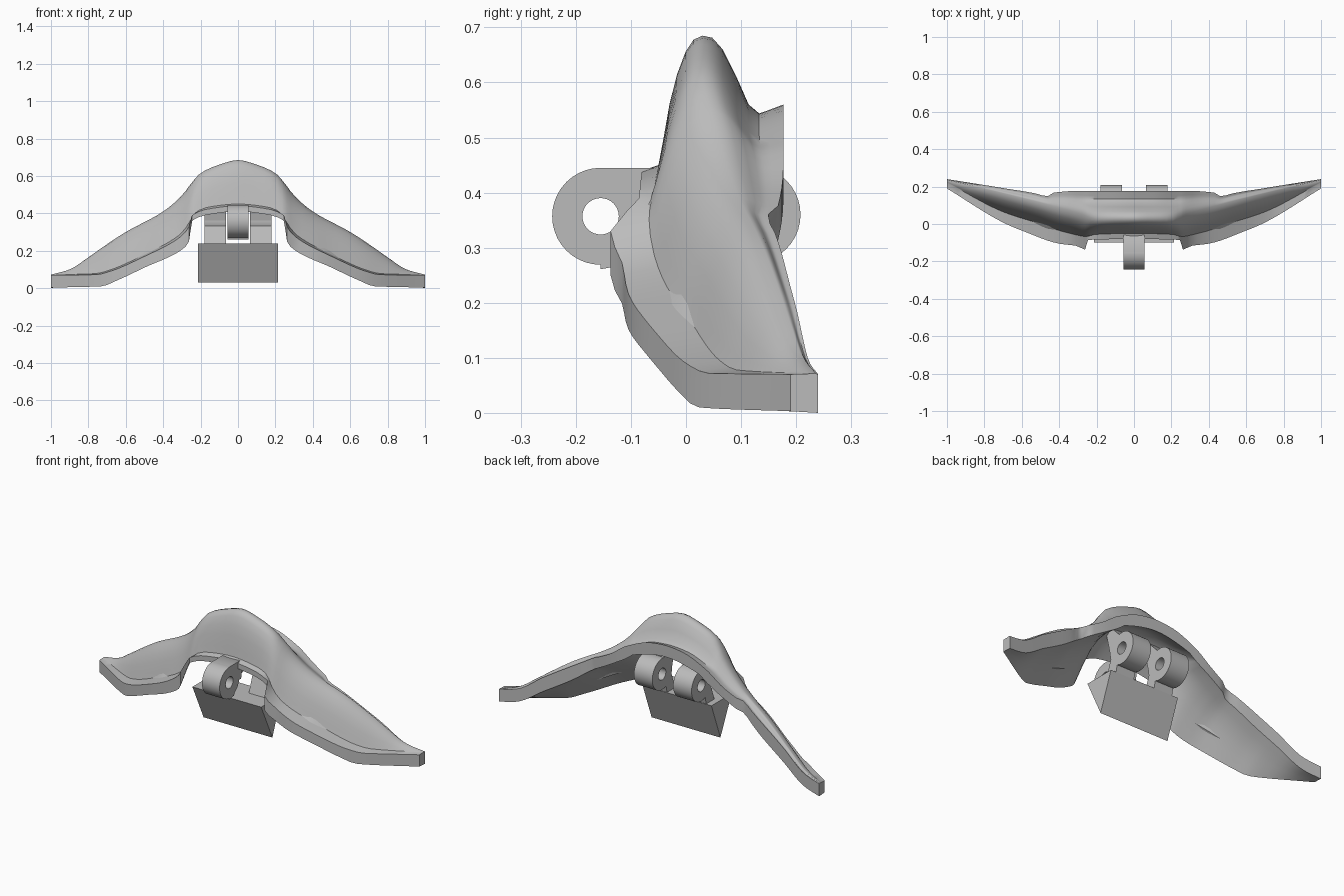
import bpy, bmesh, math

cube = bpy.data.objects.get("Cube")
if cube:
    bpy.data.objects.remove(cube)

grey = bpy.data.materials.new("plain_grey")
grey.use_nodes = True
COLOUR = (0.5, 0.5, 0.5, 1)
grey.diffuse_color = COLOUR
grey.node_tree.nodes["Principled BSDF"].inputs["Base Color"].default_value = COLOUR


def finish(name, bm, angle=42):
    bmesh.ops.recalc_face_normals(bm, faces=bm.faces)
    mesh = bpy.data.meshes.new(name)
    bm.to_mesh(mesh)
    bm.free()
    obj = bpy.data.objects.new(name, mesh)
    bpy.context.collection.objects.link(obj)
    mesh.materials.append(grey)
    bpy.ops.object.select_all(action="DESELECT")
    obj.select_set(True)
    bpy.context.view_layer.objects.active = obj
    bpy.ops.object.shade_smooth_by_angle(angle=math.radians(angle))
    return obj


def curve(keys, x):
    """Monotone cubic through (x, value) keys."""
    slopes = [(b[1] - a[1]) / (b[0] - a[0]) for a, b in zip(keys, keys[1:])]
    tang = [0] + [2 * p * q / (p + q) if p * q > 0 else 0
                  for p, q in zip(slopes, slopes[1:])] + [slopes[-1]]
    for i, (a, b) in enumerate(zip(keys, keys[1:])):
        if x <= b[0]:
            break
    w = b[0] - a[0]
    t = min(1, max(0, (x - a[0]) / w))
    return (a[1] * (1 + 2 * t) * (1 - t) ** 2 + b[1] * t * t * (3 - 2 * t)
            + w * t * (1 - t) * (tang[i] * (1 - t) - tang[i + 1] * t))


# Rails of the arched body, from the middle out to one tip
RIDGE_Z = [(0, .685), (.1, .66), (.2, .615), (.25, .56), (.3, .495), (.4, .41), (.6, .3),
           (.7, .235), (.8, .165), (.9, .1), (1, .072)]
RIDGE_Y = [(0, .03), (.2, .03), (.3, .06), (.5, .115), (.7, .165), (1, .235)]
FRONT_Y = [(0, -.08), (.245, -.085), (.262, -.137), (.3, -.118), (.4, -.105), (.6, -.035),
           (.7, .008), (1, .19)]
FRONT_TOP = [(0, .44), (.15, .425), (.245, .39), (.262, .33), (.3, .28), (.5, .17),
             (.7, .085), (.76, .072), (1, .07)]
FRONT_LOW = [(0, .41), (.15, .395), (.245, .36), (.262, .25), (.3, .205), (.5, .11),
             (.65, .04), (.73, .01), (1, .003)]
FOOT_Y = [(0, -.05), (.2, -.055), (.262, -.067), (.3, -.06), (.4, -.035), (.5, .0),
          (.7, .065), (1, .222)]
FOOT_Z = [(0, .45), (.15, .435), (.22, .41), (.262, .35), (.3, .295), (.5, .18),
          (.7, .092), (.76, .078), (1, .071)]
BACK_Y = [(0, .177), (.3, .177), (.44, .166), (.47, .144), (.5, .157), (.7, .192), (1, .24)]
BACK_TOP = [(0, .56), (.1, .55), (.25, .49), (.35, .42), (.47, .355), (.6, .28),
            (.75, .19), (.9, .092), (1, .07)]
BACK_LOW = [(0, .495), (.2, .455), (.25, .42), (.35, .36), (.47, .29), (.6, .2), (.75, .11),
            (.9, .02), (1, 0)]
HOLLOW = [(0, .08), (.25, .075), (.35, .05), (.7, .015), (1, 0)]


def section(x):
    ry, rz, fy, ft, fl, sy, sz, by, bt, bl, h = (curve(k, abs(x)) for k in (
        RIDGE_Y, RIDGE_Z, FRONT_Y, FRONT_TOP, FRONT_LOW, FOOT_Y, FOOT_Z,
        BACK_Y, BACK_TOP, BACK_LOW, HOLLOW))
    front = [(sy + (ry - sy) * u, sz + (rz - sz) * v) for u, v in
             ((0, 0), (.1, .18), (.25, .47), (.42, .7), (.62, .88), (.8, .97))]
    back = [(ry + (by - ry) * u, rz + (bt - rz) * v) for u, v in
            ((0, 0), (.12, .03), (.25, .2), (.42, .6), (.57, 1), (.7, 1.13), (.82, 1.08), (1, 1))]
    under = [(by + (fy - by) * t, bl + (fl - bl) * t + h * math.sin(math.pi * t))
             for t in (0, .2, .4, .6, .8, 1)]
    return [(x, y, z) for y, z in [(fy, ft)] + front + back + under]


# Arched body, lofted through its cross-sections
half = [i * .035 for i in range(7)] + [.235, .245, .253, .262] + [
    .28 + i * .03 for i in range(25)]
stations = [-x for x in reversed(half) if x] + half
bm = bmesh.new()
rings = [[bm.verts.new(p) for p in section(x)] for x in stations]
count = len(rings[0])
for r, s in zip(rings, rings[1:]):
    for i in range(count):
        j = (i + 1) % count
        bm.faces.new((r[i], r[j], s[j], s[i]))
bm.faces.new(rings[0])
bm.faces.new(rings[-1])
finish("arched_body", bm)


# Hinge barrels with a bore
def barrel(name, x0, x1, y, z, radius=.088, bore=.033, n=40):
    bm = bmesh.new()
    loops = []
    for x, r in ((x0, bore), (x0, radius), (x1, radius), (x1, bore)):
        loops.append([bm.verts.new((x, y + r * math.cos(2 * math.pi * i / n),
                                    z + r * math.sin(2 * math.pi * i / n))) for i in range(n)])
    for k in range(4):
        p, q = loops[k], loops[(k + 1) % 4]
        for i in range(n):
            j = (i + 1) % n
            bm.faces.new((p[i], p[j], q[j], q[i]))
    finish(name, bm)


# Straight solids extruded along x from a side outline
def extrude(name, x0, x1, outline):
    bm = bmesh.new()
    face = bm.faces.new([bm.verts.new((x0, y, z)) for y, z in outline])
    moved = bmesh.ops.extrude_face_region(bm, geom=[face])["geom"]
    bmesh.ops.translate(bm, vec=(x1 - x0, 0, 0),
                        verts=[v for v in moved if isinstance(v, bmesh.types.BMVert)])
    finish(name, bm)


barrel("front_barrel", -.055, .055, -.155, .357)
extrude("front_barrel_arm", -.055, .055,
        [(-.15, .445), (-.06, .445), (-.04, .43), (-.05, .34), (-.09, .34), (-.075, .38), (-.1, .42)])
extrude("front_barrel_foot", -.055, .055,
        [(-.155, .261), (-.115, .268), (-.1, .3), (-.155, .275)])
for side, sign in (("left", 1), ("right", -1)):
    x0, x1 = sorted((sign * .065, sign * .18))
    barrel(side + "_back_barrel", x0, x1, .12, .36)
    extrude(side + "_back_barrel_arm", x0, x1,
            [(.1, .446), (.03, .52), (.0, .5), (.04, .33)])
    extrude(side + "_back_barrel_foot", x0, x1,
            [(.04, .34), (.07, .3), (.085, .28), (.075, .23), (.0, .23)])

# Wedge block hanging beneath the barrels
extrude("wedge_block", -.215, .215, [(-.1, .24), (.08, .24), (.0, .03)])
